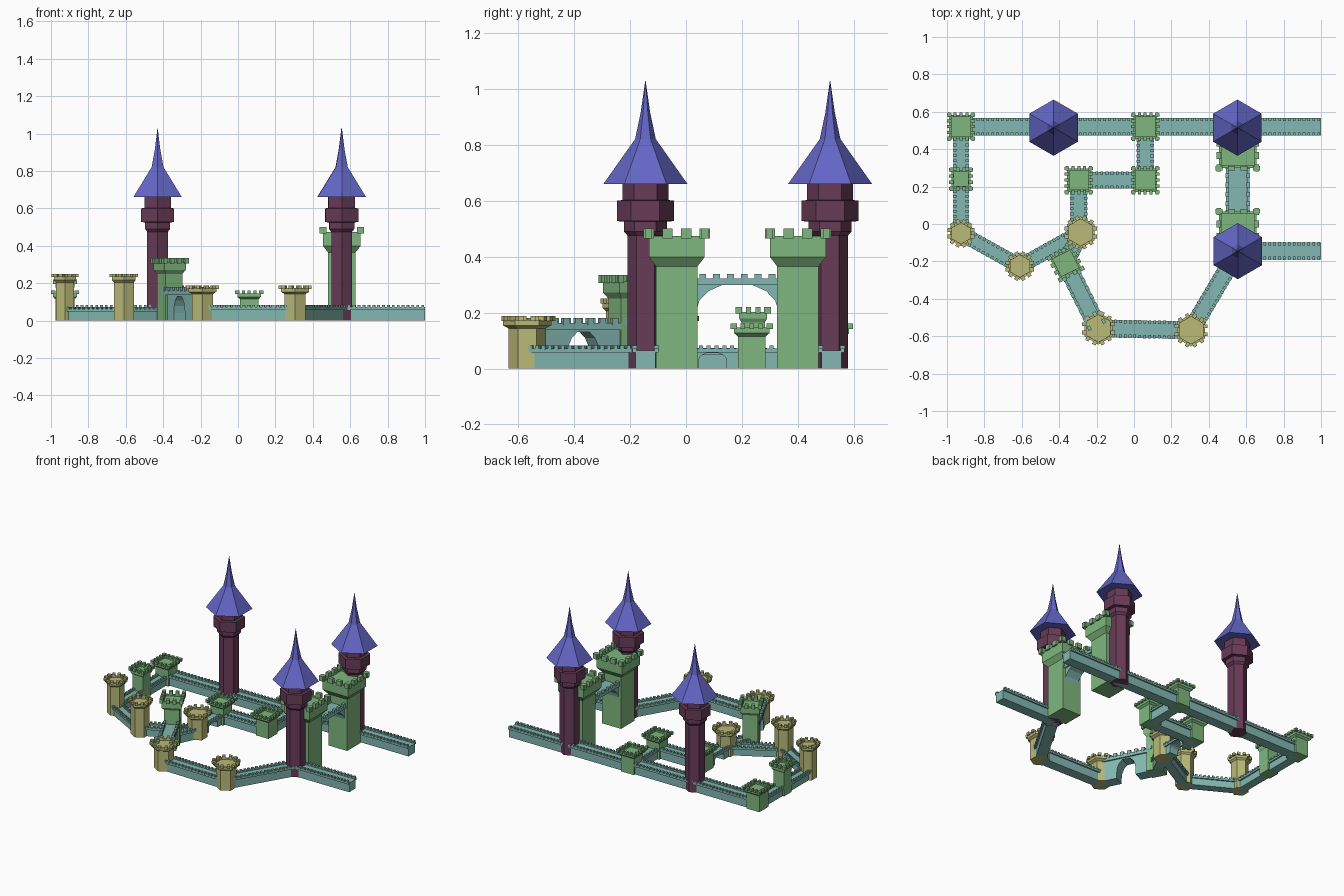
import bpy, bmesh
from math import sin, cos, pi, radians, atan2, sqrt
from mathutils import Matrix, Vector

if "Cube" in bpy.data.objects:
    bpy.data.objects.remove(bpy.data.objects["Cube"])


def mat(name, rgb):
    m = bpy.data.materials.new(name)
    m.diffuse_color = [(c / 255) ** 2.2 for c in rgb] + [1]
    m.use_nodes = True
    m.node_tree.nodes["Principled BSDF"].inputs["Base Color"].default_value = m.diffuse_color
    return m


BLUE = mat("roof_blue", (100, 102, 196))
PLUM = mat("plum_stone", (104, 62, 88))
GREEN = mat("green_stone", (126, 182, 126))
OLIVE = mat("olive_stone", (184, 184, 120))
TEAL = mat("teal_stone", (130, 182, 175))


def finish(bm, name, material, loc, angle):
    bmesh.ops.recalc_face_normals(bm, faces=bm.faces)
    me = bpy.data.meshes.new(name)
    bm.to_mesh(me)
    bm.free()
    me.materials.append(material)
    ob = bpy.data.objects.new(name, me)
    ob.location = loc
    ob.rotation_euler.z = angle
    bpy.context.collection.objects.link(ob)
    return ob


def box(bm, center, size, angle=0):
    m = Matrix.Translation(center) @ Matrix.Rotation(angle, 4, 'Z') @ Matrix.Diagonal((*size, 1))
    bmesh.ops.create_cube(bm, size=1, matrix=m)


def loft(bm, rings, n):
    """Stack n-sided rings (circumradius, z); first corner lies half a step off +x."""
    loops = [[bm.verts.new((r * cos(2 * pi * (i + .5) / n), r * sin(2 * pi * (i + .5) / n), z))
              for i in range(n)] for r, z in rings]
    for a, b in zip(loops, loops[1:]):
        for i in range(n):
            j = (i + 1) % n
            bm.faces.new((a[i], a[j], b[j], b[i]))
    bm.faces.new(loops[0][::-1])
    bm.faces.new(loops[-1])


def battlement_tower(name, x, y, n, shaft, top, h, drop, rim, count, width, material, angle=0):
    """Tower with flared head; shaft and top are face-to-centre distances."""
    bm = bmesh.new()
    k = 1 / cos(pi / n)
    floor = h - rim
    loft(bm, [(shaft * k, 0), (shaft * k, h - drop), (top * k, h - drop * .75),
              (top * k, floor), ((top - .012) * k, floor), ((top - .012) * k, floor - .01)], n)
    side = 2 * top * sqrt(k * k - 1)
    for s in range(n):
        a = 2 * pi * s / n
        for i in range(count):
            # square heads have corner merlons, hexagonal heads do not
            t = (i / (count - 1) - .5) if n == 4 else ((i + .5) / count - .5)
            r = top + .001
            p = Matrix.Rotation(a, 3, 'Z') @ Vector((r, t * side, h - rim * .65))
            box(bm, p, (.024, width, rim * 1.3), a)
    finish(bm, name, material, (x, y, 0), angle)


def wall(name, a, b, top=.065, half=.036, arch=None, base=0, pitch=.026, merlon=.014):
    """Wall from a to b with parapets; arch = (centre along wall, half width, spring z, apex z)."""
    a, b = Vector(a), Vector(b)
    d = b - a
    L = d.length
    out = [(0, base)]
    if arch:
        c, w, z0, z1 = arch
        out += [(c - w, base)] if w < L / 2 - .01 else []
        out += [(c - w * cos(pi * i / 8), z0 + (z1 - z0) * min(1, 1.08 * sin(pi * i / 8)))
                for i in range(9)]
        out += [(c + w, base)] if w < L / 2 - .01 else []
    out += [(L, base), (L, top), (0, top)]
    bm = bmesh.new()
    f = bm.faces.new([bm.verts.new((s, -half, z)) for s, z in out])
    ext = bmesh.ops.extrude_face_region(bm, geom=[f], use_keep_orig=True)
    bmesh.ops.translate(bm, vec=(0, 2 * half, 0),
                        verts=[v for v in ext["geom"] if isinstance(v, bmesh.types.BMVert)])
    count = int(L / pitch)
    for sgn in (-1, 1):
        yy = sgn * (half + .003)
        box(bm, (L / 2, yy, top), (L, .014, merlon))
        for i in range(count):
            box(bm, ((i + .5) * L / count, yy, top + merlon * .75),
                (pitch * .55, .018, merlon * 1.0))
    finish(bm, name, TEAL, (a.x, a.y, 0), atan2(d.y, d.x))


# Tall hexagonal spire towers
NORTH_W, NORTH_E, SOUTH_E = (-.43, .515), (.553, .515), (.555, -.145)
for i, (x, y) in enumerate((NORTH_W, NORTH_E, SOUTH_E)):
    bm = bmesh.new()
    loft(bm, [(.064, 0), (.064, .475), (.077, .49), (.077, .525), (.102, .527),
              (.102, .60), (.082, .602), (.082, .662)], 6)
    finish(bm, f"spire_tower_{i}", PLUM, (x, y, 0), 0)
    bm = bmesh.new()
    loft(bm, [(.15, .66), (.037, .82), (.017, .915), (.0008, 1.028)], 6)
    finish(bm, f"spire_roof_{i}", BLUE, (x, y, 0), 0)

# Main gatehouse: two big square towers and an arched bridge
for i, y in enumerate((-.033, .40)):
    battlement_tower(f"gatehouse_tower_{i}", .555, y, 4, .074, .10, .50, .135, .027, 4, .037, GREEN)
wall("gatehouse_bridge", (.555, .035), (.555, .332), .31, .053,
     (.1485, .1465, .205, .298), .2, .045, .022)

# Low square wall towers
for i, (x, y) in enumerate(((-.925, .52), (.06, .52), (.06, .235), (-.295, .235))):
    battlement_tower(f"wall_tower_{i}", x, y, 4, .05, .063, .16, .045, .014, 5, .016, GREEN)
battlement_tower("west_tower", -.925, .24, 4, .042, .05, .22, .055, .018, 4, .018, GREEN)

# Small inner gate: rotated square tower plus arched gate wall
gate_dir = atan2(-.35, .18)
battlement_tower("inner_gate_tower", -.365, -.21, 4, .05, .064, .335, .085, .022, 4, .022,
                 GREEN, gate_dir)
wall("inner_gate_wall", (-.365, -.21), (-.19, -.56), .15, .04, (.195, .066, .04, .13), 0, .045, .024)

# Hexagonal olive towers
for i, (x, y, s, t, h) in enumerate(((-.925, -.05, .049, .06, .25), (-.61, -.225, .053, .063, .25),
                                     (-.285, -.045, .056, .074, .188), (-.19, -.558, .057, .075, .188),
                                     (.305, -.568, .057, .075, .188))):
    battlement_tower(f"hex_tower_{i}", x, y, 6, s, t, h, .045, .014, 2, .02, OLIVE)

# Curtain walls
wall("north_wall", (-.925, .52), (1, .52))
for i, (a, b) in enumerate((((-.19, -.558), (.305, -.568)), ((.305, -.568), SOUTH_E),
                            (SOUTH_E, (1, -.145)))):
    wall(f"south_wall_{i}", a, b)
for i, (a, b) in enumerate((((-.925, .52), (-.925, .24)), ((-.925, .24), (-.925, -.05)),
                            ((-.925, -.05), (-.61, -.225)), ((-.61, -.225), (-.285, -.045)))):
    wall(f"west_wall_{i}", a, b, .055, .03)
wall("inner_wall_arched", (-.295, -.045), (-.295, .235), .065, .034, (.14, .05, .03, .056))
wall("inner_wall_0", (-.295, .235), (.06, .235), half=.034)
wall("inner_wall_1", (.06, .235), (.06, .52), half=.034)
wall("inner_wall_2", (-.285, -.045), (-.365, -.21), half=.034)
